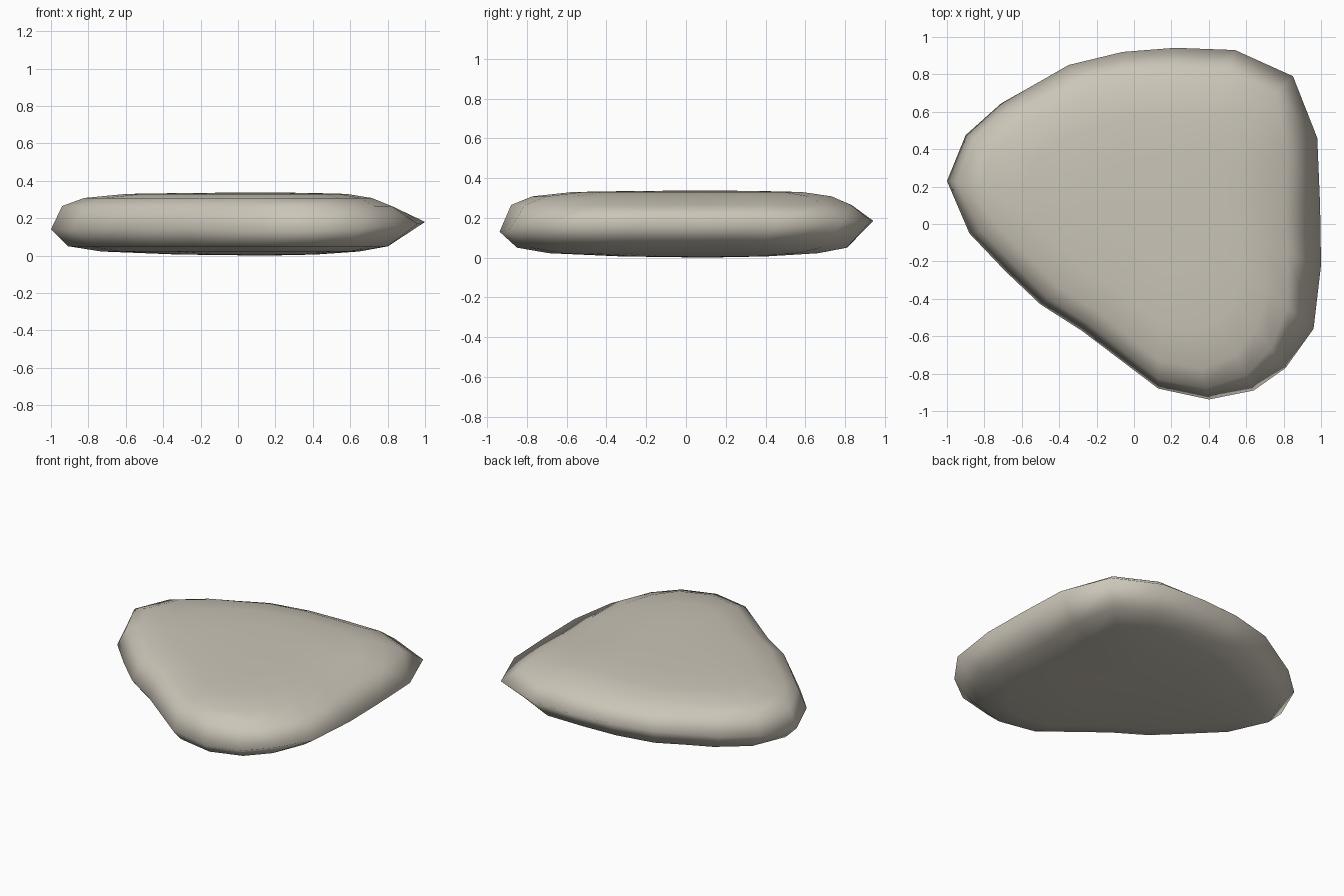
import bpy, bmesh
from mathutils import Vector

if "Cube" in bpy.data.objects:
    bpy.data.objects.remove(bpy.data.objects["Cube"])

# Stone outline seen from above: x, y, rim height, width of the sloping shoulder
RIM = [
    (1.0, -0.22, .18, .19), (0.995, 0.1, .18, .19), (0.98, 0.46, .18, .18), (0.85, 0.79, .18, .13),
    (0.54, 0.93, .185, .11), (0.22, 0.942, .185, .11), (-0.06, 0.92, .185, .10), (-0.35, 0.85, .18, .09),
    (-0.55, 0.735, .17, .08), (-0.71, 0.645, .16, .07), (-0.9, 0.475, .15, .06), (-1.0, 0.23, .14, .06),
    (-0.88, -0.05, .14, .06), (-0.69, -0.25, .14, .06), (-0.5, -0.43, .14, .05), (-0.28, -0.57, .14, .05),
    (0.13, -0.88, .13, .05), (0.4, -0.938, .13, .06), (0.64, -0.89, .14, .09), (0.81, -0.77, .16, .13),
    (0.96, -0.56, .17, .18),
]
CENTRE = Vector((0.15, 0.1))

# Rings from bottom to top: (shoulder multiples inset, scale of remaining radius, z; None = rim)
RINGS = [(1.5, .45, .006), (1.5, .83, .022), (1.0, .97, .05), (0, 1, None),
         (1.0, 1, .265), (1.35, .91, .308), (1.4, .70, .33), (1.4, .40, .335)]

bm = bmesh.new()
loops = []
for inset, scale, z in RINGS:
    loop = []
    for x, y, rim_z, w in RIM:
        d = Vector((x, y)) - CENTRE
        p = CENTRE + d.normalized() * (d.length - inset * w) * scale
        loop.append(bm.verts.new((p.x, p.y, rim_z if z is None else z)))
    loops.append(loop)

n = len(RIM)
for a, b in zip(loops, loops[1:]):
    for i in range(n):
        j = (i + 1) % n
        bm.faces.new((a[i], a[j], b[j], b[i]))

# Close the flat underside and top with fans
for loop, z in ((loops[0], 0.0), (loops[-1], 0.338)):
    c = bm.verts.new((CENTRE.x, CENTRE.y, z))
    for i in range(n):
        bm.faces.new((loop[i], loop[(i + 1) % n], c))
bmesh.ops.recalc_face_normals(bm, faces=bm.faces)

mesh = bpy.data.meshes.new("flat_stone")
bm.to_mesh(mesh)
bm.free()
mesh.shade_smooth()
stone = bpy.data.objects.new("flat_stone", mesh)
bpy.context.collection.objects.link(stone)

mat = bpy.data.materials.new("warm grey stone")
mat.diffuse_color = (0.60, 0.56, 0.48, 1)
mat.use_nodes = True
mat.node_tree.nodes["Principled BSDF"].inputs["Base Color"].default_value = mat.diffuse_color
mesh.materials.append(mat)
